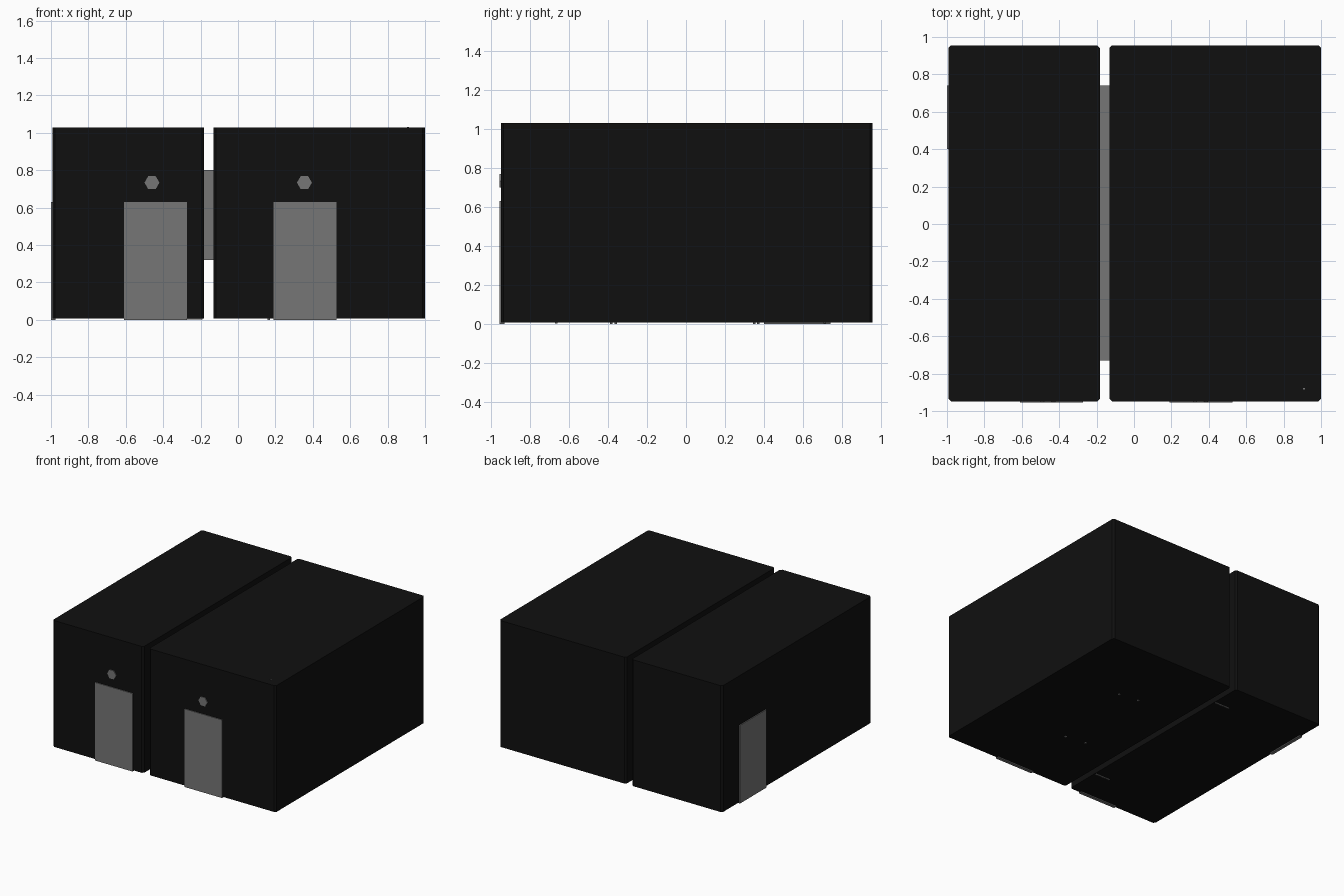
import bpy, bmesh, math
from mathutils import Matrix

if "Cube" in bpy.data.objects:
    bpy.data.objects.remove(bpy.data.objects["Cube"])


def material(name, value):
    m = bpy.data.materials.new(name)
    m.diffuse_color = (value, value, value, 1)
    m.use_nodes = True
    m.node_tree.nodes["Principled BSDF"].inputs["Base Color"].default_value = m.diffuse_color
    return m


BLACK = material("black_wall", 0.005)
GREY = material("grey_panel", 0.18)


def finish(name, bm, mat):
    bmesh.ops.recalc_face_normals(bm, faces=bm.faces)
    me = bpy.data.meshes.new(name)
    bm.to_mesh(me)
    bm.free()
    me.materials.append(mat)
    ob = bpy.data.objects.new(name, me)
    bpy.context.collection.objects.link(ob)
    return ob


def box(name, x, y, z, mat, chamfer=0, axis=2):
    """Box from ranges; chamfer the edges running along the given axis."""
    bm = bmesh.new()
    size = [r[1] - r[0] for r in (x, y, z)]
    mid = [(r[0] + r[1]) / 2 for r in (x, y, z)]
    bmesh.ops.create_cube(bm, size=1, matrix=Matrix.Translation(mid) @ Matrix.Diagonal((*size, 1)))
    if chamfer:
        edges = [e for e in bm.edges
                 if abs((e.verts[0].co - e.verts[1].co)[axis]) > 1e-4]
        bmesh.ops.bevel(bm, geom=edges, offset=chamfer, segments=1,
                        profile=0.5, affect='EDGES')
    return finish(name, bm, mat)


FRONT, BACK = -0.948, 0.955
FLOOR, TOP = 0.008, 1.028

# Two building blocks with a narrow gap
box("small_block", (-0.992, -0.182), (FRONT, BACK), (FLOOR, TOP), BLACK, 0.014)
box("large_block", (-0.132, 1.0), (FRONT, BACK), (FLOOR, TOP), BLACK, 0.014)

# Window panel bridging the gap
box("gap_window", (-0.20, -0.11), (-0.73, 0.74), (0.32, 0.80), GREY)

# Front doors with a hexagonal lamp above each
for i, cx in enumerate((-0.441, 0.359)):
    box(f"front_door_{i}", (cx - 0.168, cx + 0.168), (-0.955, -0.93), (0, 0.63), GREY)
for i, cx in enumerate((-0.46, 0.355)):
    bm = bmesh.new()
    bmesh.ops.create_cone(
        bm, cap_ends=True, segments=6, radius1=0.04, radius2=0.04, depth=0.025,
        matrix=Matrix.Translation((cx, -0.9425, 0.733))
        @ Matrix.Rotation(math.pi / 2, 4, 'X') @ Matrix.Rotation(math.pi / 2, 4, 'Z'))
    # put two hexagon corners on the horizontal axis
    if max(v.co.x for v in bm.verts) - cx < 0.039:
        bmesh.ops.rotate(bm, verts=bm.verts, cent=(cx, 0, 0.733),
                         matrix=Matrix.Rotation(math.pi / 6, 3, 'Y'))
    finish(f"door_lamp_{i}", bm, GREY)

# Door on the left side wall
box("side_door", (-1.0, -0.975), (0.40, 0.74), (0, 0.63), GREY)

# Furniture feet just showing under the floors
for i, (x, y) in enumerate(((0.436, 0.35), (0.27, 0.37), (0.337, -0.383), (0.164, -0.36))):
    box(f"chair_foot_{i}", (x - 0.007, x + 0.007), (y - 0.007, y + 0.007), (0, 0.05), GREY)
for i, y in enumerate((0.71, -0.665)):
    box(f"desk_foot_{i}", (-0.32, -0.19), (y - 0.006, y + 0.006), (0.002, 0.05), GREY)

# Tip of a corner pole in the roof
box("pole_tip", (0.904, 0.914), (-0.884, -0.876), (0.98, 1.03), GREY)
